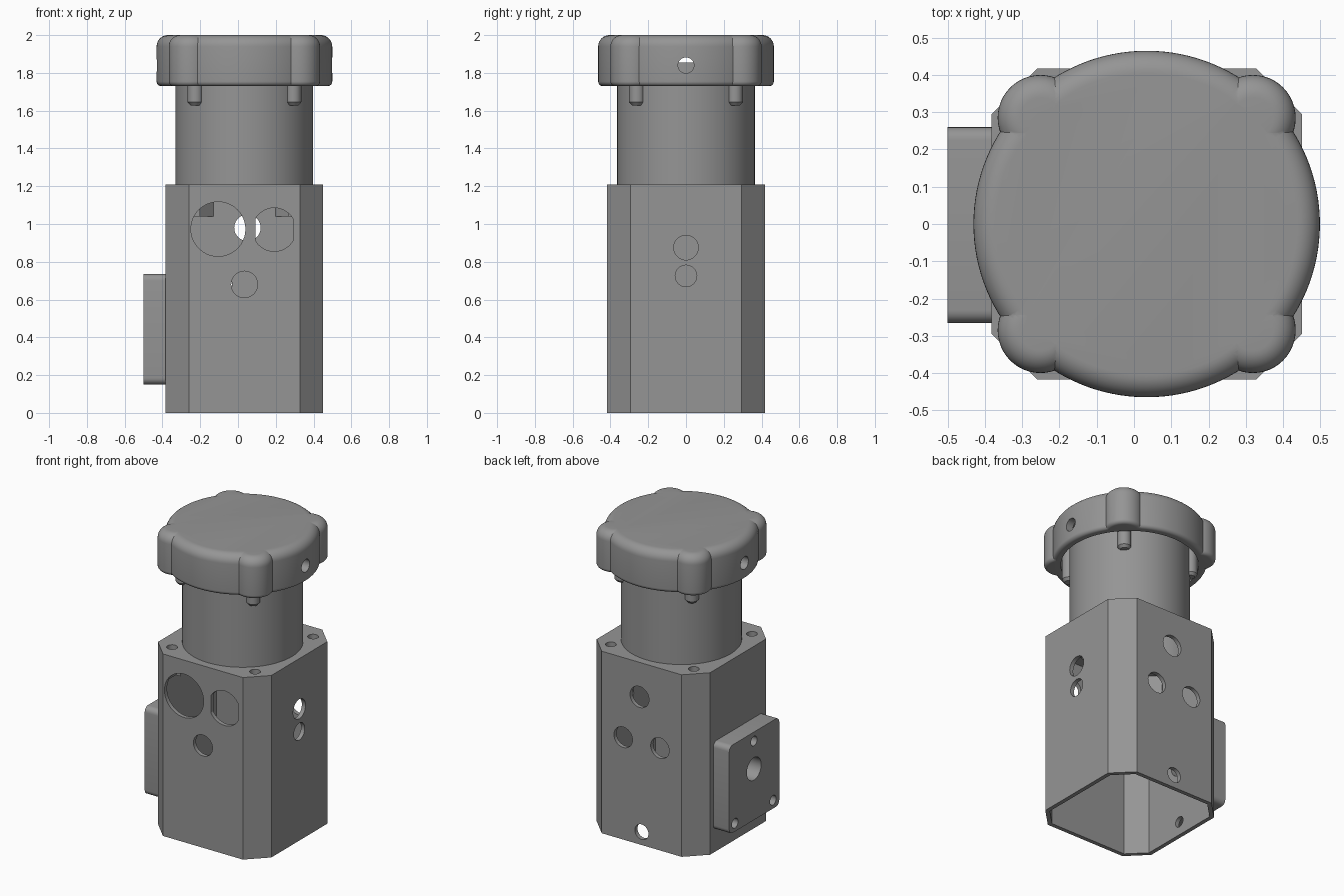
import bpy, bmesh, math
from mathutils import Matrix, Vector

if "Cube" in bpy.data.objects:
    bpy.data.objects.remove(bpy.data.objects["Cube"])

CX = 0.034                      # axis of the housing, neck and cap
DIAGONALS = [(sx, sy) for sx in (-1, 1) for sy in (-1, 1)]

grey = bpy.data.materials.new("grey_plastic")
grey.diffuse_color = (0.30, 0.30, 0.30, 1)
grey.use_nodes = True
grey.node_tree.nodes["Principled BSDF"].inputs["Base Color"].default_value = grey.diffuse_color


def make(name, bm):
    bmesh.ops.recalc_face_normals(bm, faces=bm.faces)
    mesh = bpy.data.meshes.new(name)
    bm.to_mesh(mesh)
    bm.free()
    mesh.materials.append(grey)
    obj = bpy.data.objects.new(name, mesh)
    bpy.context.collection.objects.link(obj)
    return obj


def prism(name, points, z0, z1):
    """Extrude a flat outline from z0 to z1."""
    bm = bmesh.new()
    face = bm.faces.new([bm.verts.new((x, y, z0)) for x, y in points])
    top = bmesh.ops.extrude_face_region(bm, geom=[face])["geom"]
    bmesh.ops.translate(bm, vec=(0, 0, z1 - z0),
                        verts=[v for v in top if isinstance(v, bmesh.types.BMVert)])
    return make(name, bm)


def lathe(name, profile, centre, steps=64):
    """Solid of revolution; the profile holds (radius, z) pairs."""
    bm = bmesh.new()
    rings = [[bm.verts.new((centre[0] + r * math.cos(2 * math.pi * i / steps),
                            centre[1] + r * math.sin(2 * math.pi * i / steps), z))
              for i in range(steps)] for r, z in profile]
    for a, b in zip(rings, rings[1:]):
        for i in range(steps):
            j = (i + 1) % steps
            bm.faces.new((a[i], a[j], b[j], b[i]))
    bm.faces.new(rings[0])
    bm.faces.new(rings[-1])
    return make(name, bm)


def rod(centre, radius, length, axis, steps=40):
    """Round cutter along x, y or z, centred on a point."""
    bm = bmesh.new()
    turn = Vector((0, 0, 1)).rotation_difference(Vector(axis)).to_matrix().to_4x4()
    bmesh.ops.create_cone(bm, cap_ends=True, segments=steps, radius1=radius, radius2=radius,
                          depth=length, matrix=Matrix.Translation(centre) @ turn)
    return make("cutter", bm)


def combine(obj, others, operation):
    for other in others:
        mod = obj.modifiers.new("combine", "BOOLEAN")
        mod.operation, mod.solver, mod.object = operation, "EXACT", other
        bpy.context.view_layer.objects.active = obj
        bpy.ops.object.modifier_apply(modifier=mod.name)
        bpy.data.objects.remove(other)


def smooth(obj):
    bpy.ops.object.select_all(action="DESELECT")
    obj.select_set(True)
    bpy.context.view_layer.objects.active = obj
    bpy.ops.object.shade_smooth_by_angle(angle=math.radians(30))


def octagon(half, flat):
    pts = [(half, -flat), (half, flat), (flat, half), (-flat, half),
           (-half, flat), (-half, -flat), (-flat, -half), (flat, -half)]
    return [(CX + x, y) for x, y in pts]


def rounded(r, z0, z1, low, high, n=8):
    """Drum profile with filleted lower and upper rims."""
    pts = []
    for i in range(n + 1):
        a = math.pi / 2 * i / n
        pts.append((r - low + low * math.sin(a), z0 + low - low * math.cos(a)))
    for i in range(n + 1):
        a = math.pi / 2 * i / n
        pts.append((r - high + high * math.cos(a), z1 - high + high * math.sin(a)))
    return pts


# Housing: hollow chamfered box, open below
housing = prism("housing", octagon(0.417, 0.294), 0, 1.21)
cavity = prism("cavity", octagon(0.39, 0.283), -0.1, 1.18)
# Corner screw blocks are left standing inside the cavity
for sx, sy in DIAGONALS:
    block = prism("block", [(CX + sx * x, sy * y) for x, y in
                            ((0.154, 0.4), (0.154, 0.6), (0.6, 0.6), (0.6, 0.154), (0.4, 0.154))],
                  1.04, 1.3)
    combine(cavity, [block], "DIFFERENCE")
combine(housing, [cavity], "DIFFERENCE")

# Front openings: large round, double-flat, small round
flat_hole = rod((0.192, -0.4, 0.97), 0.115, 0.16, (0, 1, 0))
keep = prism("keep", [(0.092, -0.6), (0.292, -0.6), (0.292, -0.2), (0.092, -0.2)], 0.8, 1.15)
combine(flat_hole, [keep], "INTERSECT")
holes = [flat_hole,
         rod((-0.105, -0.4, 0.973), 0.144, 0.16, (0, 1, 0), 64),
         rod((CX, -0.4, 0.68), 0.07, 0.16, (0, 1, 0))]
# Back openings
for x, z, r in ((0.05, 0.98, 0.07), (0.17, 0.68, 0.068), (-0.10, 0.68, 0.068), (CX, 0.087, 0.05)):
    holes.append(rod((x, 0.4, z), r, 0.16, (0, 1, 0)))
# Right side openings, left side low hole and plate passage
for x, z, r in ((0.44, 0.875, 0.065), (0.44, 0.725, 0.057), (-0.37, 0.09, 0.035), (-0.37, 0.49, 0.075)):
    holes.append(rod((x, 0, z), r, 0.16, (1, 0, 0)))
# Screw holes in the top corners
for sx, sy in DIAGONALS:
    holes.append(rod((CX + sx * 0.305, sy * 0.305, 1.17), 0.033, 0.2, (0, 0, 1), 24))
# Bore up into the neck
holes.append(rod((CX, 0, 1.2), 0.335, 0.2, (0, 0, 1), 64))
combine(housing, holes, "DIFFERENCE")
smooth(housing)

# Neck tube
neck = lathe("neck", [(0.364, 1.2), (0.364, 1.855)], (CX, 0), 96)
combine(neck, [rod((CX, 0, 1.5), 0.335, 1.2, (0, 0, 1), 64)], "DIFFERENCE")
smooth(neck)

# Side plate with rounded corners and screw holes
bm = bmesh.new()
bmesh.ops.create_cube(bm, size=1)
bmesh.ops.scale(bm, vec=(0.117, 0.526, 0.585), verts=bm.verts)
bmesh.ops.translate(bm, vec=(-0.4415, -0.003, 0.4425), verts=bm.verts)
along = [e for e in bm.edges if abs(e.verts[0].co.x - e.verts[1].co.x) > 0.05]
bmesh.ops.bevel(bm, geom=along, offset=0.035, segments=6, profile=0.5, affect="EDGES")
plate = make("side_plate", bm)
cuts = [rod((-0.44, 0, 0.49), 0.075, 0.3, (1, 0, 0))]
for y, z in ((0, 0.675), (-0.2, 0.205), (0.2, 0.205)):
    cuts.append(rod((-0.46, y, z), 0.032, 0.14, (1, 0, 0), 24))
combine(plate, cuts, "DIFFERENCE")
smooth(plate)

# Cap: filleted drum with four grip lobes, hollow below, pierced along x
cap = lathe("cap", rounded(0.465, 1.73, 2.0, 0.025, 0.06), (CX, 0), 128)
lobes = [lathe("lobe", rounded(0.115, 1.73, 2.0, 0.025, 0.06), (CX + sx * 0.285, sy * 0.285), 48)
         for sx, sy in DIAGONALS]
combine(cap, lobes, "UNION")
combine(cap, [rod((CX, 0, 1.83), 0.415, 0.24, (0, 0, 1), 96),
              rod((CX, 0, 1.84), 0.042, 1.2, (1, 0, 0), 32)], "DIFFERENCE")
smooth(cap)

# Locking pegs under the lobes
for i, (sx, sy) in enumerate(DIAGONALS):
    peg = lathe(f"peg_{i + 1}", [(0.026, 1.628), (0.041, 1.645), (0.041, 1.96)],
                (CX + sx * 0.26, sy * 0.26), 32)
    smooth(peg)
